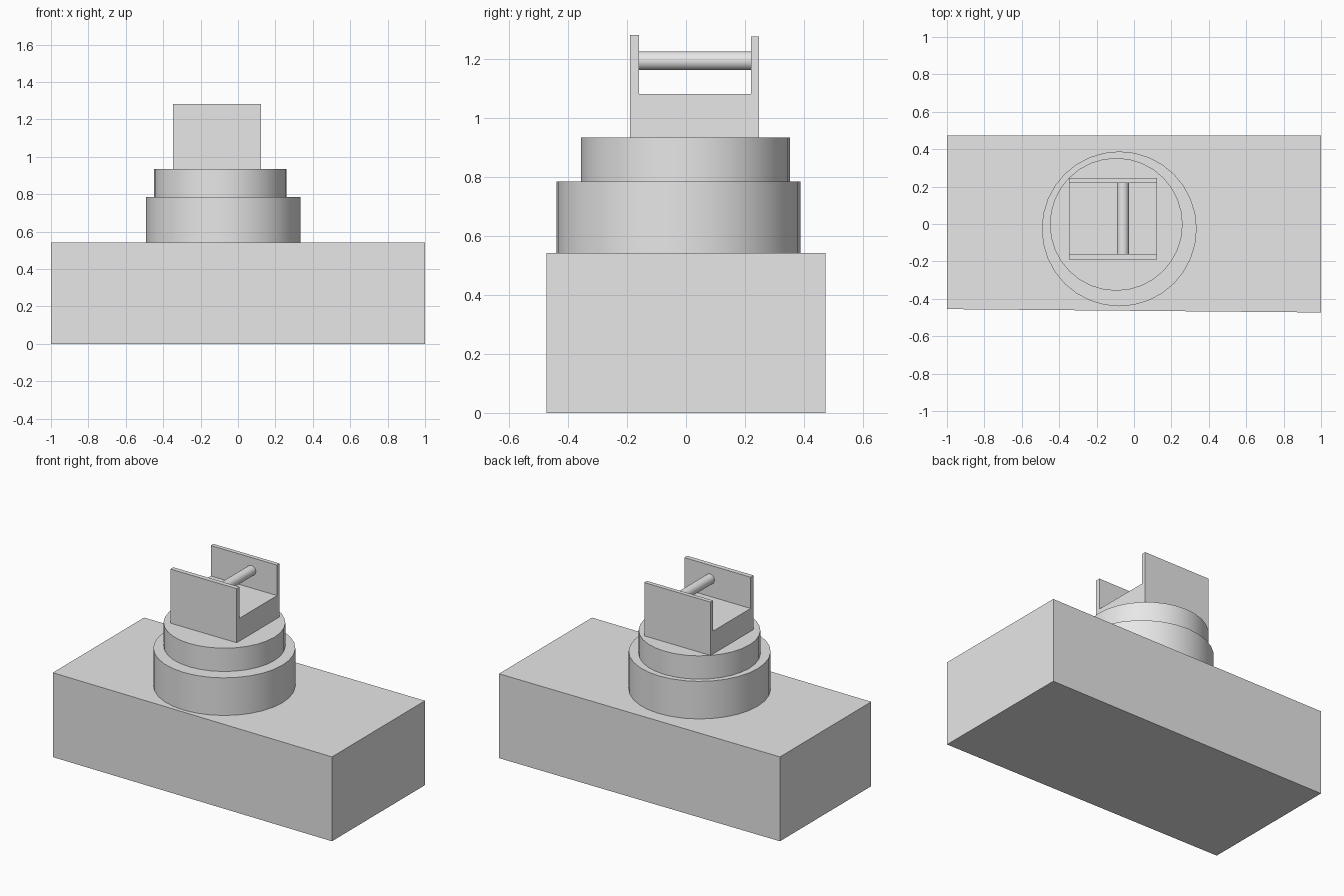
import bpy
import bmesh
import math
from mathutils import Matrix, Vector

cube = bpy.data.objects.get("Cube")
if cube:
    bpy.data.objects.remove(cube, do_unlink=True)

grey = bpy.data.materials.new("light_grey")
grey.use_nodes = True
grey.diffuse_color = (0.8, 0.8, 0.8, 1)
grey.node_tree.nodes["Principled BSDF"].inputs["Base Color"].default_value = (0.8, 0.8, 0.8, 1)


def finish(name, bm, smooth=False):
    bmesh.ops.recalc_face_normals(bm, faces=bm.faces)
    mesh = bpy.data.meshes.new(name)
    bm.to_mesh(mesh)
    bm.free()
    mesh.materials.append(grey)
    obj = bpy.data.objects.new(name, mesh)
    bpy.context.collection.objects.link(obj)
    if smooth:
        bpy.ops.object.select_all(action="DESELECT")
        obj.select_set(True)
        bpy.context.view_layer.objects.active = obj
        bpy.ops.object.shade_smooth_by_angle(angle=math.radians(30))
    return obj


def prism(name, points, offset):
    """Extrude a closed outline along the offset."""
    bm = bmesh.new()
    face = bm.faces.new([bm.verts.new(p) for p in points])
    new = bmesh.ops.extrude_face_region(bm, geom=[face])["geom"]
    verts = [v for v in new if isinstance(v, bmesh.types.BMVert)]
    bmesh.ops.translate(bm, verts=verts, vec=Vector(offset))
    return finish(name, bm)


def cylinder(name, center, radius, depth, segments, rotation=Matrix()):
    bm = bmesh.new()
    bmesh.ops.create_cone(bm, cap_ends=True, segments=segments, radius1=radius,
                          radius2=radius, depth=depth,
                          matrix=Matrix.Translation(center) @ rotation)
    return finish(name, bm, smooth=True)


# Base block, its front face very slightly skewed
prism("base_block", [(-1, -0.455, 0), (1, -0.473, 0), (1, 0.473, 0), (-1, 0.473, 0)],
      (0, 0, 0.543))

# Two stacked round steps
cylinder("lower_disc", (-0.079, -0.026, 0.663), 0.414, 0.244, 32)
cylinder("upper_disc", (-0.095, -0.002, 0.859), 0.355, 0.152, 32)

# U-shaped bracket: thick floor with a thin upright at front and back
profile = [(-0.19, 0.935), (0.247, 0.935), (0.247, 1.278), (0.22, 1.278),
           (0.22, 1.082), (-0.16, 1.082), (-0.16, 1.283), (-0.19, 1.283)]
prism("bracket", [(-0.348, y, z) for y, z in profile], (0.472, 0, 0))

# Crossbar between the uprights
cylinder("crossbar", (-0.059, 0.03, 1.195), 0.032, 0.384, 32,
         Matrix.Rotation(math.pi / 2, 4, "X"))
